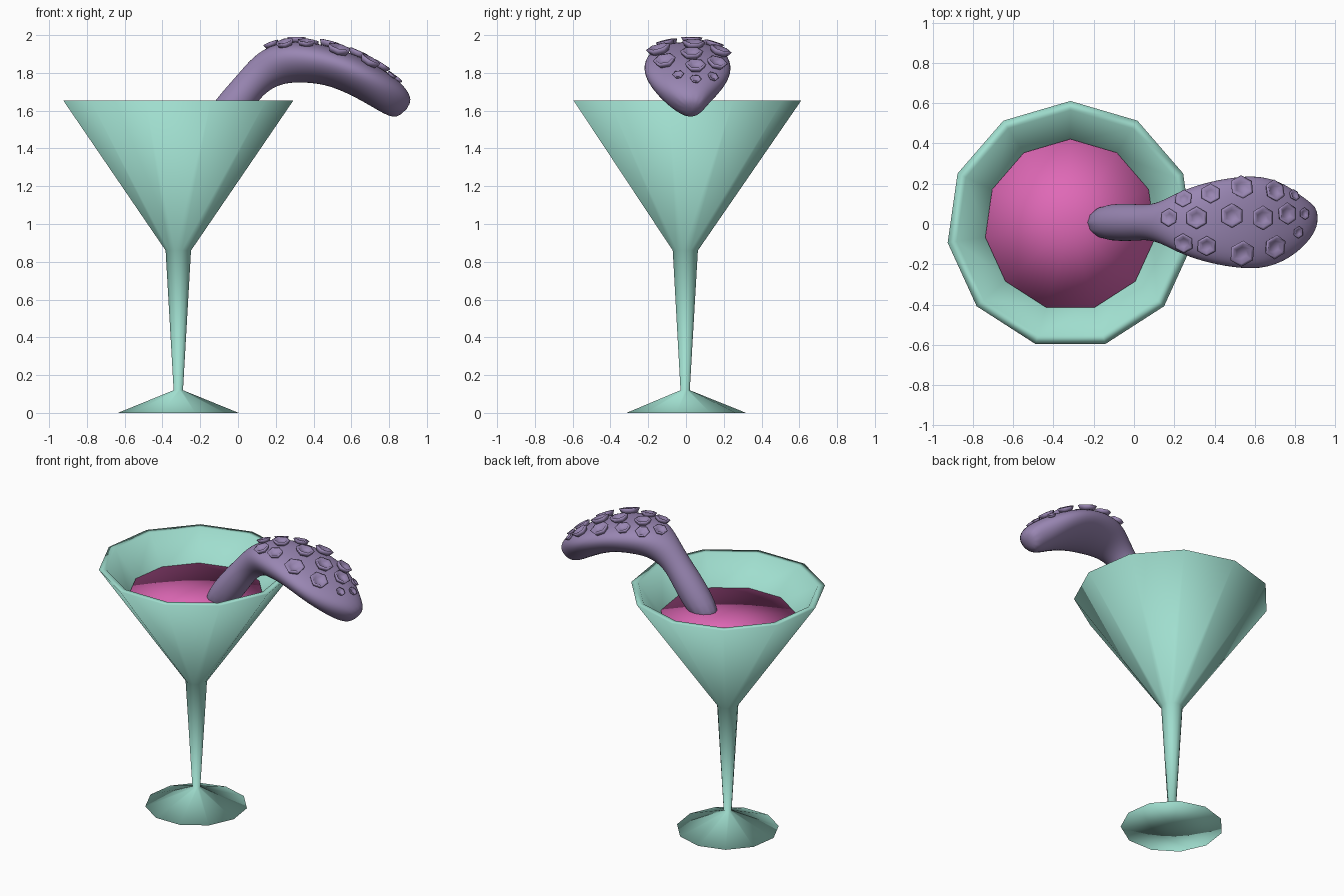
import bpy, bmesh, math
from mathutils import Vector
from mathutils.bvhtree import BVHTree

if "Cube" in bpy.data.objects:
    bpy.data.objects.remove(bpy.data.objects["Cube"])


def material(name, rgb):
    m = bpy.data.materials.new(name)
    m.diffuse_color = (*rgb, 1)
    m.use_nodes = True
    m.node_tree.nodes["Principled BSDF"].inputs["Base Color"].default_value = m.diffuse_color
    return m


MINT = material("mint glass", (0.35, 0.73, 0.62))
PINK = material("pink drink", (0.74, 0.14, 0.47))
PURPLE = material("dusty purple", (0.32, 0.24, 0.45))


def finish(bm, name, mat, smooth=True):
    bmesh.ops.recalc_face_normals(bm, faces=bm.faces)
    me = bpy.data.meshes.new(name)
    bm.to_mesh(me)
    bm.free()
    me.materials.append(mat)
    for p in me.polygons:
        p.use_smooth = smooth
    ob = bpy.data.objects.new(name, me)
    bpy.context.collection.objects.link(ob)
    return ob


def lathe(name, profile, mat, cx, cy, sides=11):
    """Revolve (radius, z) points; zero radius gives a pole vertex."""
    bm = bmesh.new()
    rings = []
    for r, z in profile:
        if r == 0:
            rings.append([bm.verts.new((cx, cy, z))] * sides)
            continue
        angs = [math.pi / 2 + 2 * math.pi * i / sides for i in range(sides)]
        rings.append([bm.verts.new((cx + r * math.cos(a), cy + r * math.sin(a), z)) for a in angs])
    for a, b in zip(rings, rings[1:]):
        for i in range(sides):
            j = (i + 1) % sides
            bm.faces.new(list(dict.fromkeys((a[i], a[j], b[j], b[i]))))
    return finish(bm, name, mat)


# Glass: foot, stem, bowl, rim and inner wall in one profile
CX, CY = -0.316, -0.005
lathe("cocktail_glass", [(0, 0), (0.323, 0), (0.025, 0.12), (0.068, 0.86), (0.616, 1.655),
                         (0.57, 1.655), (0.415, 1.45), (0.03, 0.90), (0, 0.90)], MINT, CX, CY)

# Drink filling the bowl
lathe("drink", [(0, 1.475), (0.427, 1.475), (0.025, 0.905), (0, 0.905)], PINK, CX, CY)

# Tentacle: sections as upper x, z, lower x, z, half width
sections = [(-0.29, 1.42, -0.09, 1.36, .09), (-0.125, 1.655, 0.085, 1.62, .095),
            (-0.01, 1.78, 0.13, 1.68, .085), (0.08, 1.89, 0.19, 1.725, .10),
            (0.19, 1.955, 0.26, 1.745, .15), (0.34, 1.968, 0.34, 1.748, .195),
            (0.50, 1.938, 0.46, 1.738, .225), (0.66, 1.88, 0.58, 1.69, .235),
            (0.78, 1.808, 0.69, 1.63, .195), (0.88, 1.735, 0.78, 1.575, .12),
            (0.93, 1.645, 0.85, 1.555, .05)]
SEG = 12
bm = bmesh.new()
rings = []
for n, (ux, uz, lx, lz, hw) in enumerate(sections):
    up, low = Vector((ux, 0, uz)), Vector((lx, 0, lz))
    mid, half = (up + low) / 2, (up - low) / 2
    lift = 0.25 if n > 3 else 0          # flatter top on the broad end
    off = 0.035 if n == len(sections) - 1 else 0.008
    ring = []
    for i in range(SEG):
        a = 2 * math.pi * i / SEG
        s = math.sin(a)
        p = mid + half * 1.04 * (s + lift * (1 - s * s))
        p.y = off + hw * 1.04 * math.cos(a)
        ring.append(bm.verts.new(p))
    rings.append(ring)
for a, b in zip(rings, rings[1:]):
    for i in range(SEG):
        j = (i + 1) % SEG
        bm.faces.new((a[i], a[j], b[j], b[i]))
bm.faces.new(rings[0])
bm.faces.new(rings[-1])
tentacle = finish(bm, "tentacle", PURPLE)
sub = tentacle.modifiers.new("smooth", 'SUBSURF')
sub.levels = sub.render_levels = 2

# Suckers: hexagonal cups set on the upper surface (x, y, radius)
bpy.context.view_layer.update()
tree = BVHTree.FromObject(tentacle, bpy.context.evaluated_depsgraph_get())
suckers = [(.25, .12, .045), (.38, .145, .05), (.53, .175, .06), (.69, .16, .055), (.79, .14, .03),
           (.18, .03, .045), (.31, .03, .055), (.48, .04, .06), (.63, .03, .06), (.75, .05, .055),
           (.84, .05, .03), (.25, -.09, .05), (.36, -.105, .05), (.53, -.14, .065),
           (.69, -.11, .06), (.81, -.04, .03)]
bm = bmesh.new()
for x, y, r in suckers:
    hit, nor, _, _ = tree.ray_cast(Vector((x, y, 3)), Vector((0, 0, -1)))
    if hit is None:
        continue
    u = Vector((0, 1, 0)) - nor * nor.y
    u.normalize()
    v = nor.cross(u)
    cup = []
    for k, h in ((0.75, -0.03), (0.85, 0.1), (1.03, 0.45), (0.78, 0.5), (0.45, 0.2)):
        cup.append([bm.verts.new(hit + nor * h * r +
                                 (u * math.cos(i * math.pi / 3) + v * math.sin(i * math.pi / 3)) * r * k)
                    for i in range(6)])
    for a, b in zip(cup, cup[1:]):
        for i in range(6):
            j = (i + 1) % 6
            bm.faces.new((a[i], a[j], b[j], b[i]))
    bm.faces.new(cup[-1])
    bm.faces.new(cup[0])
finish(bm, "suckers", PURPLE)
